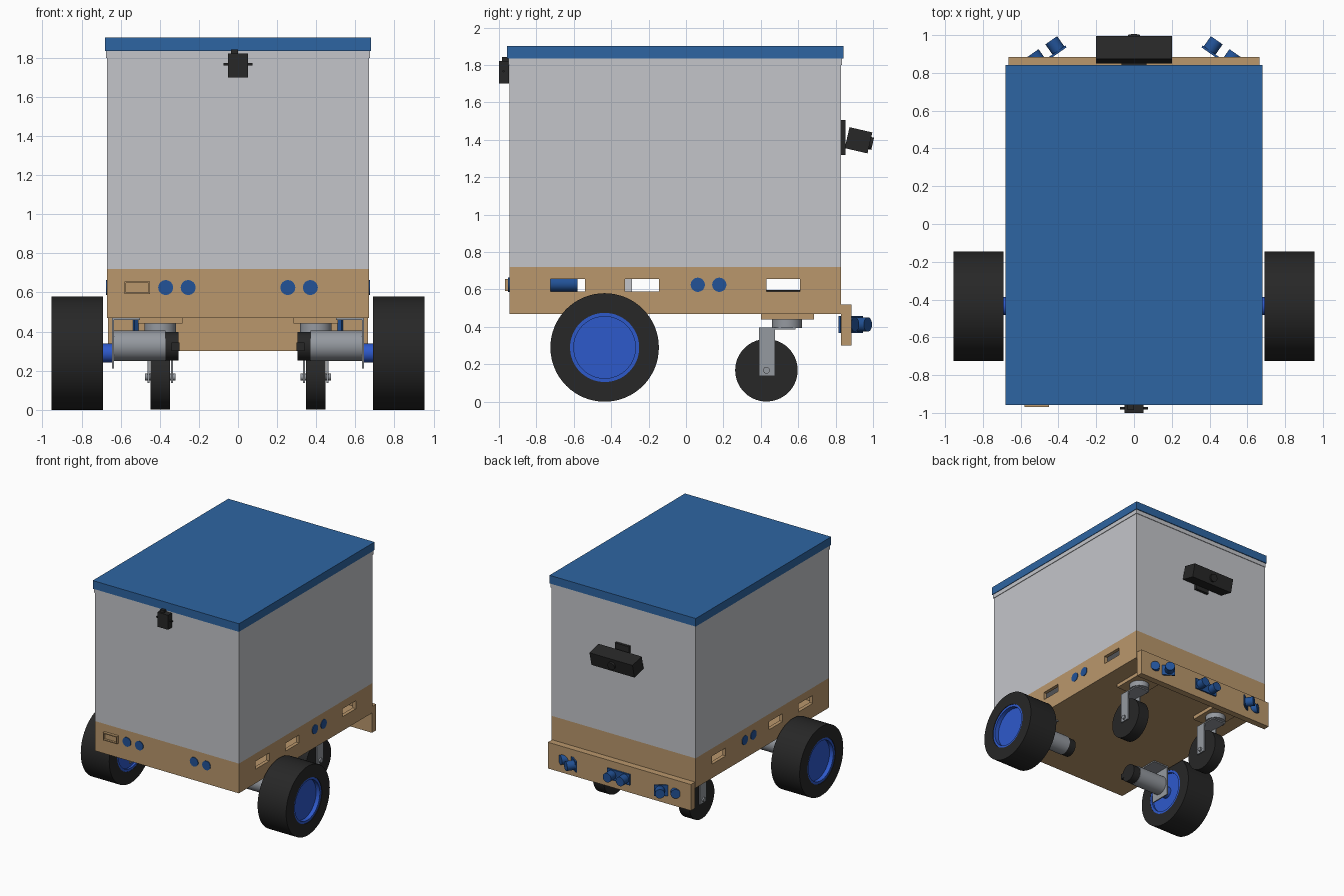
import bpy, bmesh, math
from mathutils import Matrix, Vector

if "Cube" in bpy.data.objects:
    bpy.data.objects.remove(bpy.data.objects["Cube"])


def material(name, rgb):
    m = bpy.data.materials.new(name)
    m.use_nodes = True
    m.diffuse_color = (*rgb, 1)
    m.node_tree.nodes["Principled BSDF"].inputs["Base Color"].default_value = (*rgb, 1)
    return m


WOOD = material("plywood tan", (0.49, 0.31, 0.15))
GREY = material("crate grey", (0.55, 0.56, 0.59))
LID = material("lid blue", (0.027, 0.13, 0.36))
HUB = material("hub blue", (0.027, 0.10, 0.60))
SENSOR = material("sensor blue", (0.016, 0.085, 0.31))
BLACK = material("rubber black", (0.02, 0.02, 0.02))
METAL = material("steel grey", (0.30, 0.32, 0.35))


def add(name, bm, mat, smooth=False):
    bmesh.ops.recalc_face_normals(bm, faces=bm.faces)
    mesh = bpy.data.meshes.new(name)
    bm.to_mesh(mesh)
    bm.free()
    mesh.materials.append(mat)
    ob = bpy.data.objects.new(name, mesh)
    bpy.context.collection.objects.link(ob)
    if smooth:
        bpy.ops.object.select_all(action="DESELECT")
        ob.select_set(True)
        bpy.context.view_layer.objects.active = ob
        bpy.ops.object.shade_smooth_by_angle(angle=math.radians(35))
    return ob


def box(name, x, y, z, mat, tilt=0):
    """Box from (min, max) ranges, optionally tilted about x."""
    size = [r[1] - r[0] for r in (x, y, z)]
    mid = Vector([(r[0] + r[1]) / 2 for r in (x, y, z)])
    bm = bmesh.new()
    bmesh.ops.create_cube(bm, size=1, matrix=Matrix.Translation(mid)
                          @ Matrix.Rotation(tilt, 4, "X") @ Matrix.Diagonal((*size, 1)))
    return add(name, bm, mat)


def rod(name, start, end, radius, mat, sides=40):
    """Cylinder between two points."""
    a, b = Vector(start), Vector(end)
    turn = (b - a).to_track_quat("Z", "Y").to_matrix().to_4x4()
    bm = bmesh.new()
    bmesh.ops.create_cone(bm, cap_ends=True, segments=sides, radius1=radius, radius2=radius,
                          depth=(b - a).length, matrix=Matrix.Translation((a + b) / 2) @ turn)
    return add(name, bm, mat, True)


def lathe(name, profile, y, z, mat, closed=False):
    """Spin (x, radius) points about an axis along x."""
    bm = bmesh.new()
    vs = [bm.verts.new((x, y, z + r)) for x, r in profile]
    pairs = list(zip(vs, vs[1:])) + ([(vs[-1], vs[0])] if closed else [])
    edges = [bm.edges.new(p) for p in pairs]
    bmesh.ops.spin(bm, geom=vs + edges, cent=(0, y, z), axis=(1, 0, 0),
                   angle=math.tau, steps=64, use_merge=True)
    bmesh.ops.remove_doubles(bm, verts=bm.verts, dist=1e-5)
    return add(name, bm, mat, True)


# Hollow wooden tray with side slots
tray = box("base_tray", (-0.67, 0.67), (-0.945, 0.83), (0.47, 0.72), WOOD)
cutters = [box("tray_cavity", (-0.64, 0.64), (-0.915, 0.80), (0.495, 0.74), WOOD)]
for y in ((-0.725, -0.54), (-0.325, -0.145), (0.43, 0.61)):
    cutters.append(box("slot_cutter", (-0.8, 0.8), y, (0.588, 0.655), WOOD))
for cutter in cutters:
    cutter.hide_render = True
    mod = tray.modifiers.new("cut", "BOOLEAN")
    mod.operation = "DIFFERENCE"
    mod.solver = "EXACT"
    mod.object = cutter
bpy.context.view_layer.objects.active = tray
for mod in list(tray.modifiers):
    bpy.ops.object.modifier_apply(modifier=mod.name)
for cutter in cutters:
    bpy.data.objects.remove(cutter)

# Equipment glimpsed inside the tray
rod("inner_battery", (0, -0.8, 0.63), (0, -0.58, 0.63), 0.04, SENSOR)
box("inner_controller", (-0.2, 0.2), (0.4, 0.65), (0.495, 0.597), BLACK)
box("inner_bracket", (-0.1, 0.1), (-0.4, -0.29), (0.495, 0.70), GREY)

# Crate and lid
box("crate", (-0.67, 0.67), (-0.945, 0.83), (0.72, 1.80), GREY)
box("lid_rim", (-0.675, 0.675), (-0.95, 0.835), (1.80, 1.835), GREY)
box("lid", (-0.68, 0.68), (-0.958, 0.842), (1.835, 1.903), LID)

# Front latch
box("latch_body", (-0.05, 0.05), (-1.0, -0.945), (1.70, 1.822), BLACK)
box("latch_hook", (-0.035, 0), (-0.985, -0.95), (1.82, 1.842), BLACK)
rod("latch_pin", (-0.075, -0.975, 1.767), (0.075, -0.975, 1.767), 0.006, BLACK, 12)

# Front socket frame
for z in ((0.592, 0.600), (0.648, 0.656)):
    box("socket_rail", (-0.58, -0.45), (-0.968, -0.945), z, WOOD)
for x in ((-0.58, -0.572), (-0.458, -0.45)):
    box("socket_post", x, (-0.968, -0.945), (0.600, 0.648), WOOD)
box("socket_back", (-0.572, -0.458), (-0.95, -0.945), (0.600, 0.648), WOOD)

# Flush distance sensors on the front and both sides
for s in (-1, 1):
    for x in (0.255, 0.37):
        rod("front_sensor", (s * x, -0.93, 0.625), (s * x, -0.951, 0.625), 0.038, SENSOR)
    for y in (0.063, 0.178):
        rod("side_sensor", (s * 0.655, y, 0.625), (s * 0.675, y, 0.625), 0.038, SENSOR)

# Rear board carrying three sensor pairs
box("rear_board", (-0.665, 0.665), (0.83, 0.885), (0.30, 0.52), WOOD)
for x, y, angle in ((-0.45, 0.885, 35), (0, 0.90, 0), (0.45, 0.885, -35)):
    place = Matrix.Translation((x, y, 0.413)) @ Matrix.Rotation(math.radians(angle), 4, "Z")
    plate = box("sensor_plate", (-0.105, 0.105), (-0.012, 0), (-0.045, 0.045), SENSOR)
    plate.matrix_world = place
    for s in (-1, 1):
        eye = rod("rear_sensor", (s * 0.06, 0, 0), (s * 0.06, 0.065, 0), 0.038, SENSOR)
        eye.matrix_world = place

# Rear camera bar
box("camera_mount", (-0.065, 0.065), (0.83, 0.853), (1.32, 1.505), BLACK)
box("camera_bar", (-0.2, 0.2), (0.86, 0.985), (1.34, 1.455), BLACK, math.radians(-13))
rod("camera_lens", (0, 0.95, 1.39), (0, 0.998, 1.379), 0.033, BLACK)

for s, side in ((1, "left"), (-1, "right")):
    # Drive wheel with dished hub
    wy, wz = -0.435, 0.29
    lathe(side + "_tyre", [(s * 0.69, 0.185), (s * 0.69, 0.29), (s * 0.955, 0.29),
                           (s * 0.955, 0.185)], wy, wz, BLACK, True)
    lathe(side + "_hub", [(s * 0.71, 0), (s * 0.71, 0.165), (s * 0.692, 0.165),
                          (s * 0.692, 0.186), (s * 0.95, 0.186), (s * 0.95, 0.165),
                          (s * 0.915, 0.165), (s * 0.915, 0)], wy, wz, HUB)
    rod(side + "_shaft", (s * 0.64, wy, wz), (s * 0.72, wy, wz), 0.048, HUB)

    # Gear motor on its bracket
    rod(side + "_motor", (s * 0.37, wy, 0.328), (s * 0.64, wy, 0.328), 0.078, METAL)
    rod(side + "_motor_cap", (s * 0.305, wy, 0.325), (s * 0.375, wy, 0.325), 0.073, BLACK)
    box(side + "_motor_plug", sorted((s * 0.30, s * 0.34)), (wy - 0.085, wy - 0.05),
        (0.30, 0.345), BLACK)
    box(side + "_motor_bracket", sorted((s * 0.635, s * 0.645)), (wy - 0.09, wy + 0.09),
        (0.21, 0.47), METAL)
    box(side + "_bracket_foot", sorted((s * 0.50, s * 0.645)), (wy - 0.09, wy + 0.09),
        (0.46, 0.47), METAL)

    # Swivel caster
    cx, cy, cz = s * 0.398, 0.43, 0.168
    box(side + "_caster_pad", (cx - 0.113, cx + 0.113), (0.40, 0.685), (0.44, 0.47), WOOD)
    rod(side + "_swivel", (cx, 0.54, 0.395), (cx, 0.54, 0.44), 0.08, METAL)
    box(side + "_fork_crown", (cx - 0.065, cx + 0.065), (0.39, 0.585), (0.385, 0.397), METAL)
    for k in (-1, 1):
        box(side + "_fork_arm", sorted((cx + k * 0.055, cx + k * 0.065)), (0.39, 0.475),
            (0.138, 0.397), METAL)
    rod(side + "_caster_wheel", (cx - 0.05, cy, cz), (cx + 0.05, cy, cz), 0.167, BLACK, 56)
    rod(side + "_caster_axle", (cx - 0.078, cy, cz), (cx + 0.078, cy, cz), 0.018, METAL, 16)
